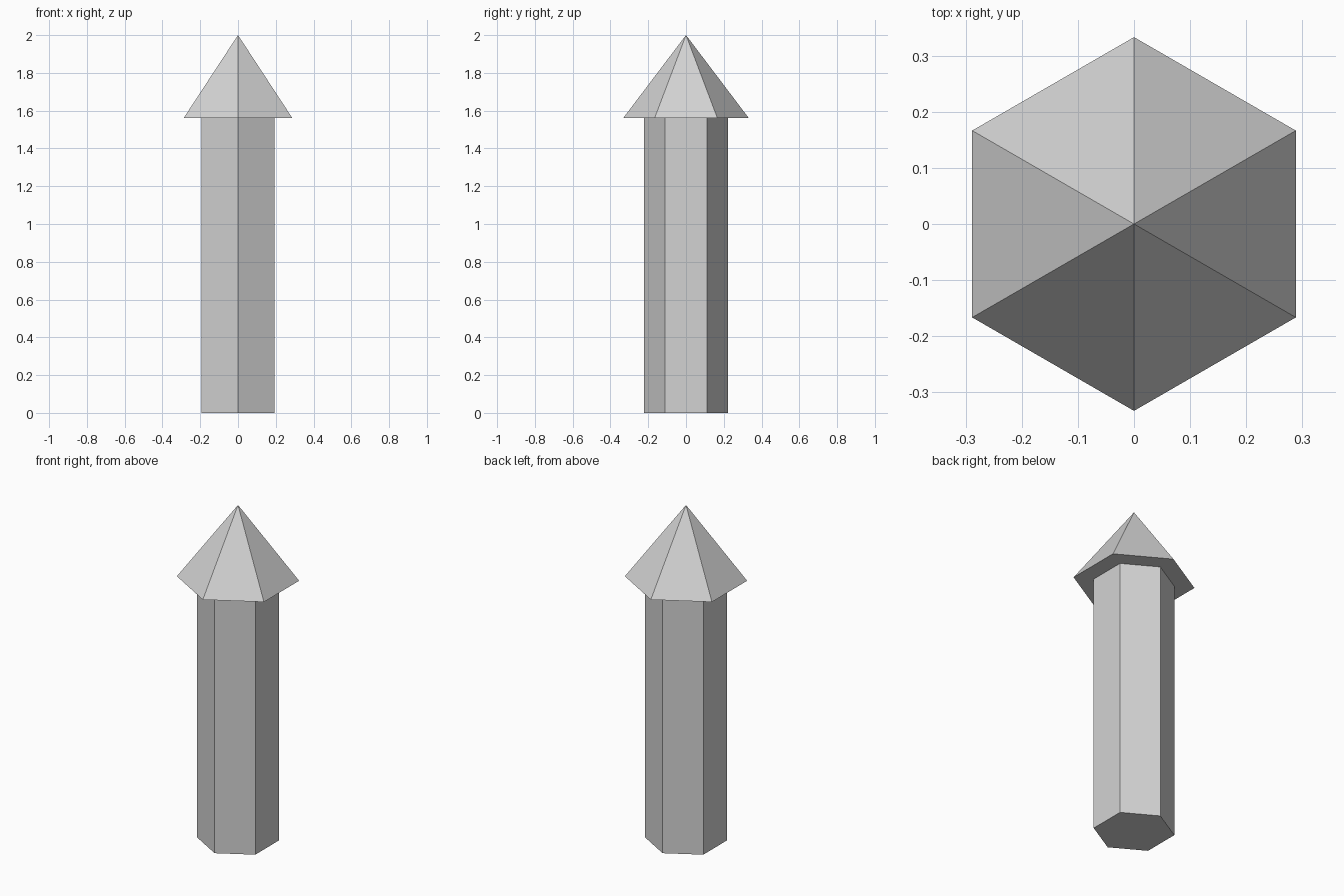
import bpy
import bmesh
from math import sin, cos, tau

cube = bpy.data.objects.get("Cube")
if cube:
    bpy.data.objects.remove(cube, do_unlink=True)

SIDES = 6
JOIN_Z = 1.56
TIP_Z = 2.0

grey = bpy.data.materials.new("light_grey")
grey.use_nodes = True
colour = (0.65, 0.65, 0.65, 1)
grey.diffuse_color = colour
grey.node_tree.nodes["Principled BSDF"].inputs["Base Color"].default_value = colour


def ring(bm, radius, z):
    """Hexagon of vertices with corners on the front and back."""
    angles = [tau * i / SIDES for i in range(SIDES)]
    return [bm.verts.new((radius * sin(a), -radius * cos(a), z)) for a in angles]


def finish(bm, name):
    bmesh.ops.recalc_face_normals(bm, faces=bm.faces)
    mesh = bpy.data.meshes.new(name)
    bm.to_mesh(mesh)
    bm.free()
    mesh.materials.append(grey)
    bpy.context.collection.objects.link(bpy.data.objects.new(name, mesh))


# Hexagonal shaft, closed at both ends
bm = bmesh.new()
base = bm.faces.new(ring(bm, 0.222, 0))
top = bmesh.ops.extrude_face_region(bm, geom=[base], use_keep_orig=True)
bmesh.ops.translate(bm, vec=(0, 0, JOIN_Z),
                    verts=[v for v in top["geom"] if isinstance(v, bmesh.types.BMVert)])
finish(bm, "shaft")

# Six-sided pointed cap with a flat underside
bm = bmesh.new()
rim = ring(bm, 0.333, JOIN_Z)
tip = bm.verts.new((0, 0, TIP_Z))
bm.faces.new(rim)
for i in range(SIDES):
    bm.faces.new((rim[i], rim[(i + 1) % SIDES], tip))
finish(bm, "pointed_cap")
